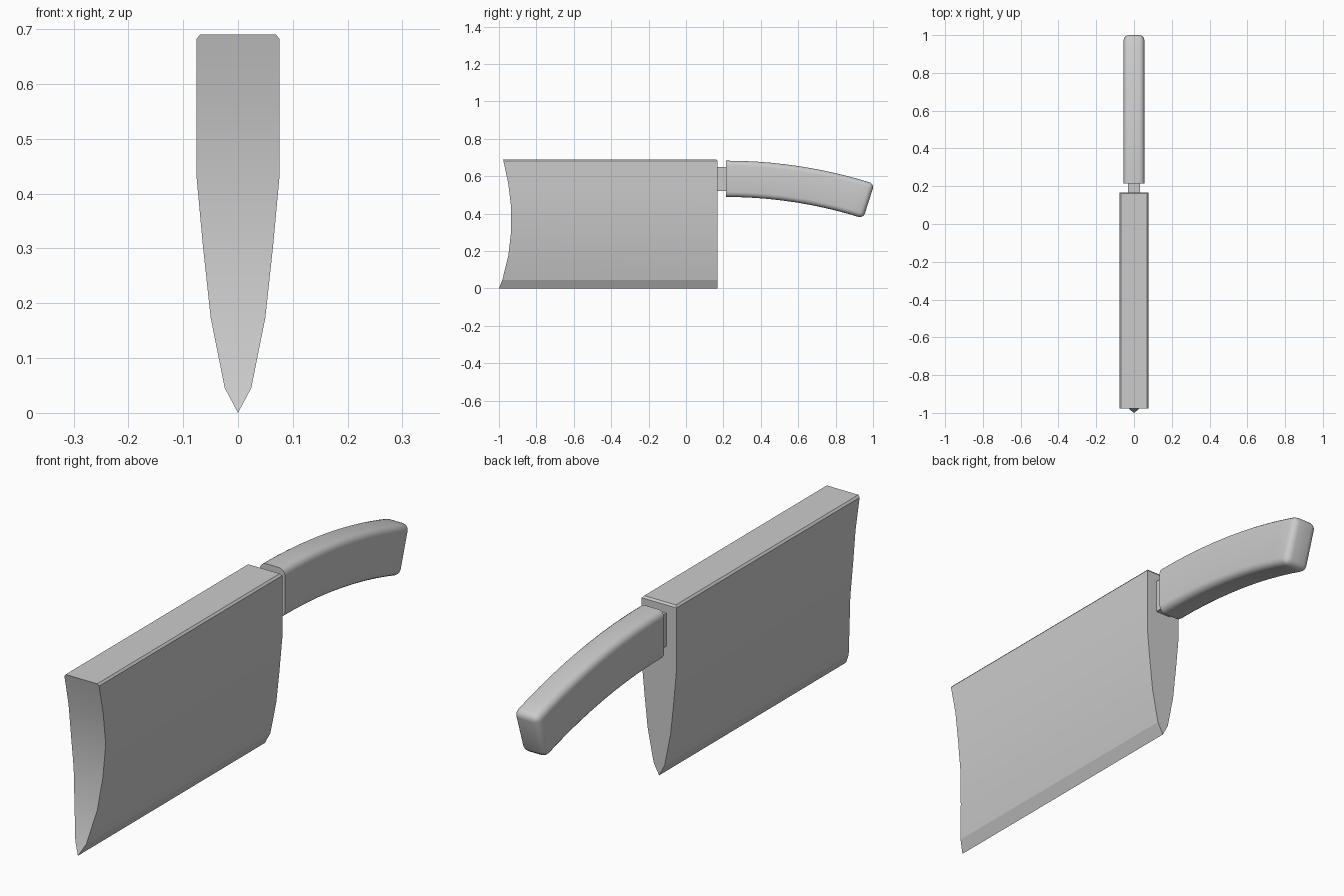
import bpy, bmesh, math

if "Cube" in bpy.data.objects:
    bpy.data.objects.remove(bpy.data.objects["Cube"])


def loft(rings):
    """Skin a list of four-point rings into a closed solid."""
    bm = bmesh.new()
    vs = [[bm.verts.new(p) for p in ring] for ring in rings]
    for a, b in zip(vs, vs[1:]):
        for i in range(4):
            j = (i + 1) % 4
            bm.faces.new((a[i], a[j], b[j], b[i]))
    bm.faces.new(vs[0][::-1])
    bm.faces.new(vs[-1])
    return bm


def finish(bm, name, angle):
    bmesh.ops.remove_doubles(bm, verts=bm.verts, dist=1e-5)
    bmesh.ops.recalc_face_normals(bm, faces=bm.faces)
    mesh = bpy.data.meshes.new(name)
    bm.to_mesh(mesh)
    bm.free()
    ob = bpy.data.objects.new(name, mesh)
    bpy.context.collection.objects.link(ob)
    bpy.ops.object.select_all(action='DESELECT')
    ob.select_set(True)
    bpy.context.view_layer.objects.active = ob
    bpy.ops.object.shade_smooth_by_angle(angle=math.radians(angle))
    return ob


# Blade: wedge section with hollow front end (z, half width, front y, back y)
levels = [
    (0.0, 0.0, -1.0, 0.168), (0.045, 0.024, -0.982, 0.168),
    (0.175, 0.05, -0.95, 0.168), (0.305, 0.064, -0.935, 0.168),
    (0.435, 0.076, -0.935, 0.168), (0.56, 0.076, -0.95, 0.168),
    (0.682, 0.076, -0.976, 0.168), (0.69, 0.069, -0.978, 0.162),
]
bm = loft([[(-w, f, z), (w, f, z), (w, b, z), (-w, b, z)] for z, w, f, b in levels])
# the bottom ring collapses to the cutting edge
bm.faces.ensure_lookup_table()
bmesh.ops.delete(bm, geom=[f for f in bm.faces if all(v.co.z < 1e-4 for v in f.verts)],
                 context='FACES_ONLY')
finish(bm, "blade", 15)

# Tang joining blade and handle
bm = loft([[(-0.032, y, 0.52), (0.032, y, 0.52), (0.032, y, 0.65), (-0.032, y, 0.65)]
           for y in (0.14, 0.24)])
finish(bm, "tang", 30)

# Handle: rectangular section swept along a drooping arc, long edges and butt rounded
R, START, MID, H, W, STEPS = 2.5, 0.215, 0.586, 0.097, 0.055, 10
rings = []
for i in range(STEPS + 1):
    a = 0.31 * i / STEPS
    y, z = START + R * math.sin(a), MID - R * (1 - math.cos(a))
    dy, dz = H * math.sin(a), H * math.cos(a)
    rings.append([(-W, y - dy, z - dz), (W, y - dy, z - dz),
                  (W, y + dy, z + dz), (-W, y + dy, z + dz)])
bm = loft(rings)
bmesh.ops.recalc_face_normals(bm, faces=bm.faces)
edges = [e for e in bm.edges if e.calc_face_angle(0) > 0.7
         and not all(v.co.y < START + 1e-4 for v in e.verts)]
bmesh.ops.bevel(bm, geom=edges, offset=0.027, offset_type='OFFSET', segments=4,
                profile=0.5, affect='EDGES', clamp_overlap=True)
finish(bm, "handle", 35)
